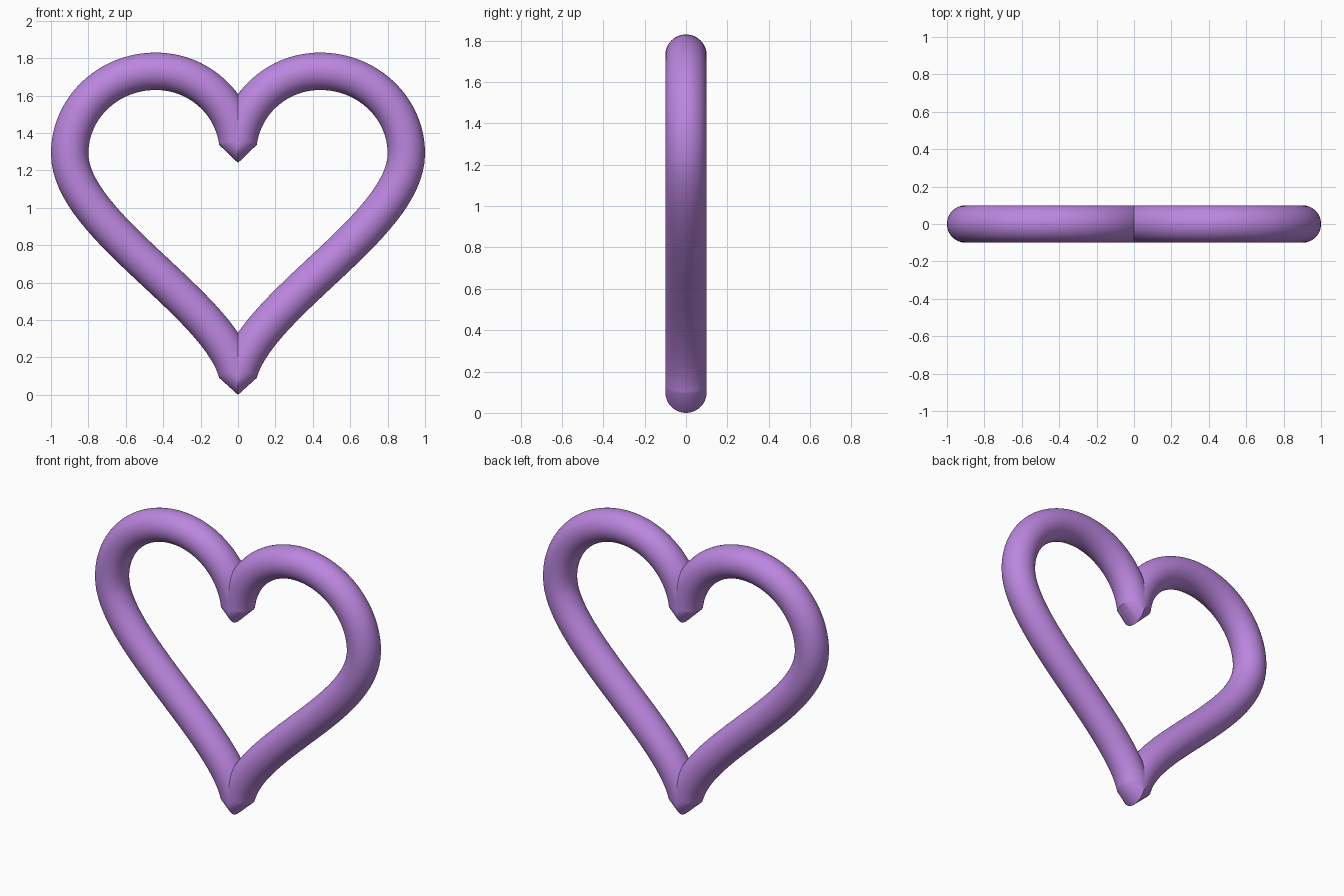
import bpy, bmesh, math
from mathutils import Vector

if "Cube" in bpy.data.objects:
    bpy.data.objects.remove(bpy.data.objects["Cube"])

RADIUS, SIDES, STEPS = 0.1, 48, 32

# Centre line of the right half in (x, z): notch -> lobe top -> widest point -> bottom tip
NOTCH, TIP = Vector((0, 1.34)), Vector((0, 0.1))
SEGMENTS = [
    [(0, 1.34), (0.025, 1.564), (0.215, 1.73), (0.44, 1.73)],
    [(0.44, 1.73), (0.694, 1.73), (0.9, 1.533), (0.9, 1.29)],
    [(0.9, 1.29), (0.9, 0.90), (0.08, 0.48), (0, 0.1)],
]


def bezier(ctrl, t):
    """Point and unit tangent on a cubic curve."""
    a, b, c, d = (Vector(p) for p in ctrl)
    u = 1 - t
    point = a * u**3 + b * 3 * u * u * t + c * 3 * u * t * t + d * t**3
    tangent = (b - a) * u * u + (c - b) * 2 * u * t + (d - c) * t * t
    return point, tangent.normalized()


def ring(point, tangent):
    """Circle of positions around the centre line."""
    nx, nz = -tangent.y, tangent.x
    out = []
    for i in range(SIDES):
        a = 2 * math.pi * i / SIDES
        c, s = RADIUS * math.cos(a), RADIUS * math.sin(a)
        out.append(Vector((point.x + nx * c, s, point.y + nz * c)))
    return out


# Rings along the right half
half = []
for k, seg in enumerate(SEGMENTS):
    for i in range(STEPS + 1):
        t = i / STEPS
        if k == 0 and i == 0:
            t = 0.015
        elif k == 2 and i == STEPS:
            t = 0.985
        elif i == 0:
            continue
        half.append(ring(*bezier(seg, t)))

# Upright rings on the centre plane make the two pointed corners
notch_ring = ring(NOTCH, Vector((1, 0)))
tip_ring = ring(TIP, Vector((-1, 0)))
mirrored = [[Vector((-v.x, v.y, v.z)) for v in r] for r in reversed(half)]
rings = [notch_ring] + half + [tip_ring] + mirrored

# Skin the closed tube
bm = bmesh.new()
loops = [[bm.verts.new(v) for v in r] for r in rings]
for k, lo in enumerate(loops):
    hi = loops[(k + 1) % len(loops)]
    for i in range(SIDES):
        j = (i + 1) % SIDES
        bm.faces.new((lo[i], lo[j], hi[j], hi[i]))
bmesh.ops.recalc_face_normals(bm, faces=bm.faces[:])
mesh = bpy.data.meshes.new("heart_tube")
bm.to_mesh(mesh)
bm.free()

heart = bpy.data.objects.new("heart_tube", mesh)
bpy.context.collection.objects.link(heart)

# Purple colour
purple = bpy.data.materials.new("purple")
purple.diffuse_color = (0.50, 0.24, 0.74, 1)
purple.use_nodes = True
purple.node_tree.nodes["Principled BSDF"].inputs["Base Color"].default_value = purple.diffuse_color
mesh.materials.append(purple)

bpy.context.view_layer.objects.active = heart
heart.select_set(True)
bpy.ops.object.shade_smooth_by_angle(angle=math.radians(35))
